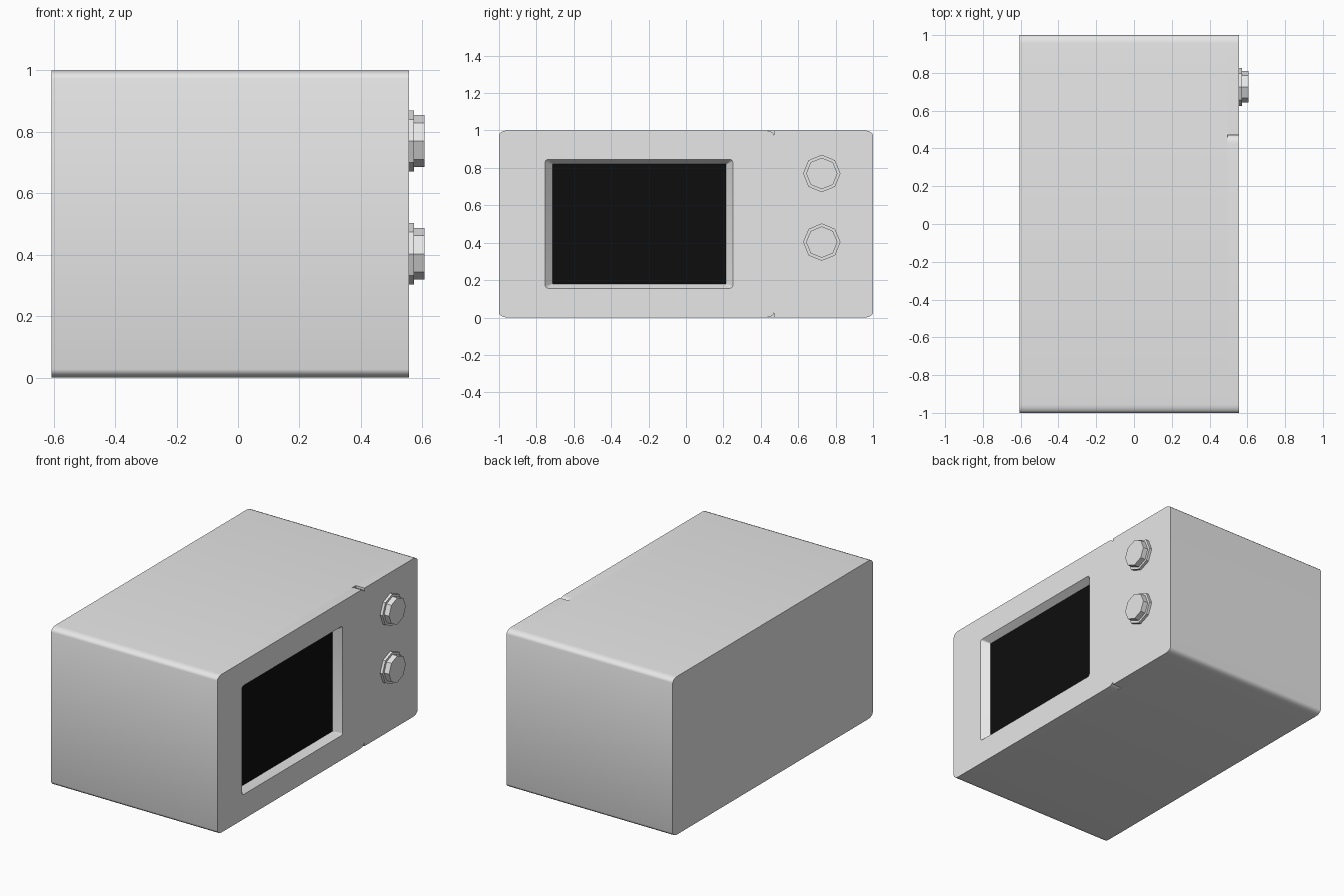
import bpy, bmesh, math

if "Cube" in bpy.data.objects:
    bpy.data.objects.remove(bpy.data.objects["Cube"])

BACK, SEAM, FRONT = -0.607, 0.495, 0.556


def material(name, rgb):
    m = bpy.data.materials.new(name)
    m.diffuse_color = (*rgb, 1)
    m.use_nodes = True
    m.node_tree.nodes["Principled BSDF"].inputs["Base Color"].default_value = m.diffuse_color
    return m


GREY = material("light grey", (0.8, 0.8, 0.8))
BLACK = material("black glass", (0.004, 0.004, 0.004))


def rounded_rect(x, y0, y1, z0, z1, left, right, segs=4):
    """Loop in the y-z plane; left/right are (ry, rz) corner radii."""
    pts = []
    corners = [(y1, z1, -1, -1, right), (y0, z1, 1, -1, left),
               (y0, z0, 1, 1, left), (y1, z0, -1, 1, right)]
    for k, (y, z, sy, sz, (ry, rz)) in enumerate(corners):
        for i in range(segs + 1):
            a = math.pi / 2 * (k + i / segs)
            pts.append((x, y + sy * ry + ry * math.cos(a), z + sz * rz + rz * math.sin(a)))
    return pts


def octagon(x, y, z, r):
    return [(x, y + r * math.cos(i * math.pi / 4), z + r * math.sin(i * math.pi / 4)) for i in range(8)]


def loft(name, loops, end_black=False, angle=40):
    """Skin a chain of equal loops and cap both ends."""
    bm = bmesh.new()
    rings = [[bm.verts.new(p) for p in loop] for loop in loops]
    for a, b in zip(rings, rings[1:]):
        for i in range(len(a)):
            j = (i + 1) % len(a)
            bm.faces.new((a[i], a[j], b[j], b[i]))
    bm.faces.new(rings[0][::-1])
    bm.faces.new(rings[-1]).material_index = int(end_black)
    bmesh.ops.remove_doubles(bm, verts=bm.verts, dist=1e-5)
    bmesh.ops.recalc_face_normals(bm, faces=bm.faces)
    me = bpy.data.meshes.new(name)
    bm.to_mesh(me)
    bm.free()
    me.materials.append(GREY)
    me.materials.append(BLACK)
    ob = bpy.data.objects.new(name, me)
    bpy.context.collection.objects.link(ob)
    bpy.ops.object.select_all(action='DESELECT')
    ob.select_set(True)
    bpy.context.view_layer.objects.active = ob
    bpy.ops.object.shade_smooth_by_angle(angle=math.radians(angle))
    return ob


R, SQUARE, SMALL = (0.045, 0.027), (0, 0), (0.018, 0.014)

# main housing
loft("housing", [rounded_rect(x, -1, 1, 0, 1, R, R) for x in (BACK, SEAM)])

# door with a sunken black window
loft("door", [
    rounded_rect(SEAM, -1, 0.47, 0, 1, R, R),
    rounded_rect(FRONT, -1, 0.47, 0, 1, R, R),
    rounded_rect(FRONT, -0.753, 0.25, 0.156, 0.845, SMALL, SMALL),
    rounded_rect(FRONT - 0.045, -0.713, 0.215, 0.18, 0.82, (0.002, 0.002), (0.002, 0.002)),
], end_black=True)

# control panel beside the door
loft("control_panel", [rounded_rect(x, 0.47, 1, 0, 1, SQUARE, R) for x in (SEAM, FRONT)])

# two stepped octagonal knobs
for label, z in (("upper", 0.77), ("lower", 0.403)):
    loft(label + "_knob", [octagon(x, 0.726, z, r) for x, r in
                           ((FRONT, 0.1), (0.573, 0.1), (0.573, 0.084), (0.607, 0.084))], angle=30)
